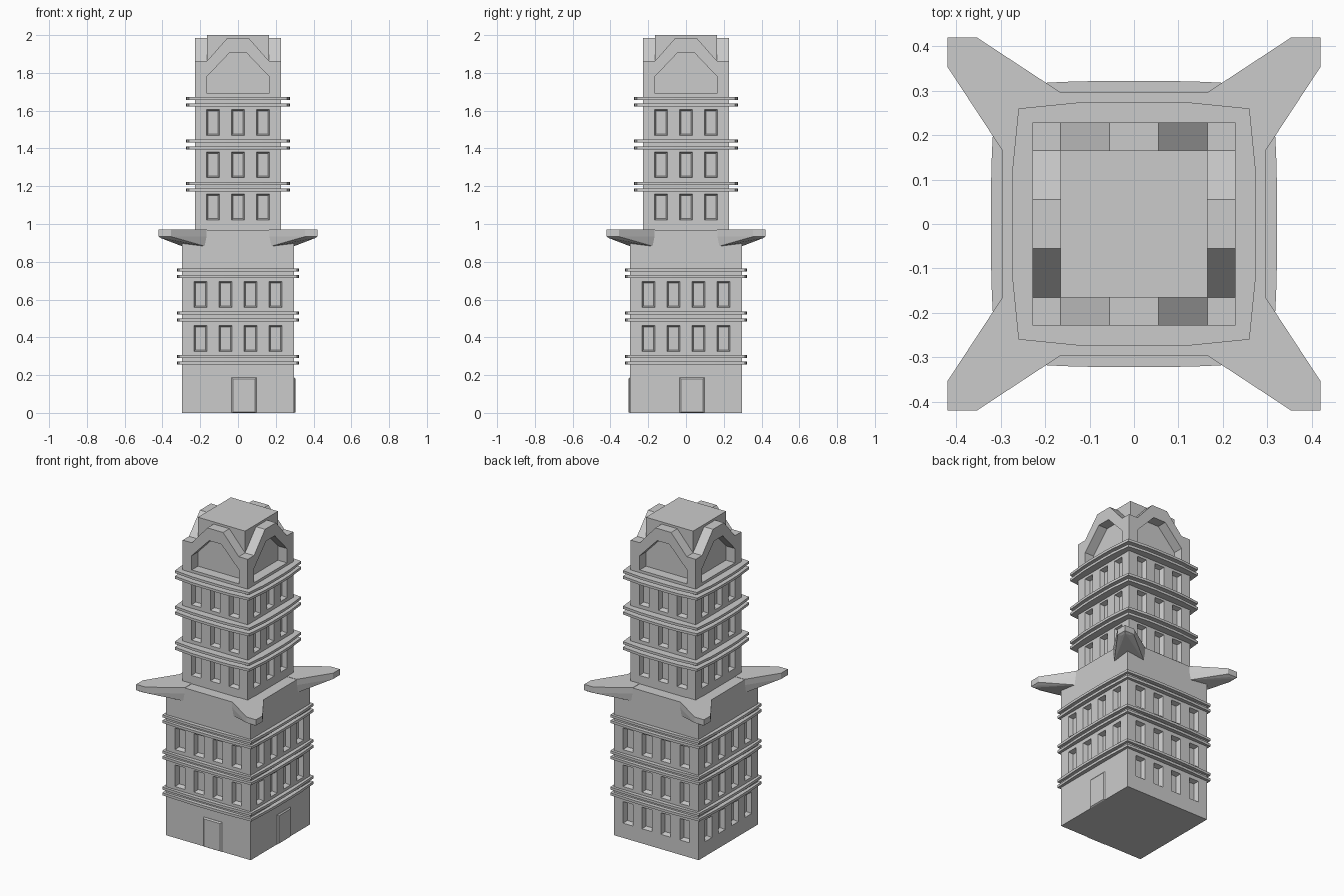
import bpy, bmesh
from mathutils import Matrix, Vector
from math import pi

if "Cube" in bpy.data.objects:
    bpy.data.objects.remove(bpy.data.objects["Cube"])

QUARTER = [Matrix.Rotation(k * pi / 2, 4, 'Z') for k in range(4)]  # front, right, back, left
LOWER, UPPER, CORE = 0.297, 0.228, 0.165


def finish(name, bm):
    bmesh.ops.recalc_face_normals(bm, faces=bm.faces)
    me = bpy.data.meshes.new(name)
    bm.to_mesh(me)
    bm.free()
    ob = bpy.data.objects.new(name, me)
    bpy.context.collection.objects.link(ob)
    return ob


def loft(bm, ring_a, ring_b, mat=Matrix()):
    """Closed solid between two rings with equal point counts."""
    a = [bm.verts.new(mat @ Vector(p)) for p in ring_a]
    b = [bm.verts.new(mat @ Vector(p)) for p in ring_b]
    bm.faces.new(a[::-1])
    bm.faces.new(b)
    for i in range(len(a)):
        j = (i + 1) % len(a)
        bm.faces.new((a[i], a[j], b[j], b[i]))


def rect_xy(x0, x1, y0, y1, z):
    return [(x0, y0, z), (x1, y0, z), (x1, y1, z), (x0, y1, z)]


def rect_xz(x0, x1, z0, z1, y):
    return [(x0, y, z0), (x1, y, z0), (x1, y, z1), (x0, y, z1)]


def block(bm, h, z0, z1):
    loft(bm, rect_xy(-h, h, -h, h, z0), rect_xy(-h, h, -h, h, z1))


def walls(name, half, z0, z1, windows):
    """Square storey block with tapered window recesses cut in."""
    bm = bmesh.new()
    block(bm, half, z0, z1)
    body = finish(name, bm)
    bm = bmesh.new()
    for side, x, z in windows:
        w, h, t = 0.034, 0.137, 0.008
        loft(bm, rect_xz(x - w - t / 4, x + w + t / 4, z - t / 4, z + h + t / 4, -half - 0.008),
             rect_xz(x - w + t, x + w - t, z + t, z + h - t, -half + 0.03), QUARTER[side])
    cutter = finish(name + "_cutter", bm)
    cutter.hide_render = True
    mod = body.modifiers.new("windows", 'BOOLEAN')
    mod.operation, mod.object, mod.solver = 'DIFFERENCE', cutter, 'EXACT'
    bpy.context.view_layer.objects.active = body
    bpy.ops.object.modifier_apply(modifier=mod.name)
    bpy.data.objects.remove(cutter)


# Lower and upper storeys; ground windows only on back and left
lower = [(s, x, z) for s in range(4) for z in (0.093, 0.325, 0.559)
         for x in (-0.199, -0.066, 0.066, 0.199) if z > 0.1 or s >= 2]
upper = [(s, x, z) for s in range(4) for z in (1.021, 1.245, 1.469)
         for x in (-0.132, 0, 0.132)]
walls("lower_tower", LOWER, 0, 0.968, lower)
walls("upper_tower", UPPER, 0.968, 1.69, upper)


# Paired, slightly bowed ledges
def ledges(name, mid, corner, levels):
    bm = bmesh.new()
    for z in levels:
        for z0 in (z, z + 0.036):
            ring = [m @ Vector(p) for m in QUARTER
                    for p in ((-corner, -corner, 0), (-corner / 2, -mid + 0.002, 0),
                              (-corner / 4, -mid, 0), (corner / 4, -mid, 0),
                              (corner / 2, -mid + 0.002, 0))]
            loft(bm, [(p.x, p.y, z0) for p in ring], [(p.x, p.y, z0 + 0.016) for p in ring])
    finish(name, bm)


ledges("lower_ledges", 0.322, 0.312, (0.255, 0.485, 0.713))
ledges("upper_ledges", 0.275, 0.26, (1.171, 1.395, 1.621))

# Doors on the front and right
bm = bmesh.new()
for m in QUARTER[:2]:
    loft(bm, rect_xz(-0.034, 0.097, 0, 0.187, -LOWER + 0.01),
         rect_xz(-0.034, 0.097, 0, 0.187, -LOWER - 0.002), m)
    loft(bm, rect_xz(-0.034, 0.097, 0, 0.187, -LOWER - 0.002),
         rect_xz(-0.026, 0.089, 0.004, 0.179, -LOWER - 0.008), m)
finish("doors", bm)

# Corner arms: flat top, upright lip and tapering keel
bm = bmesh.new()
plan = [(0.165, 0.296), (0.354, 0.42), (0.42, 0.42), (0.42, 0.354), (0.296, 0.165), (0.165, 0.165)]
keel = [(0.167, 0.29, 0.88), (0.29, 0.167, 0.88), (0.165, 0.165, 0.88),
        (0.375, 0.408, 0.925), (0.408, 0.408, 0.925), (0.408, 0.375, 0.925)]
for m in QUARTER:
    pts = [(x, y, z) for x, y in plan for z in (0.97, 0.933)] + keel
    arm = bmesh.ops.convex_hull(bm, input=[bm.verts.new(m @ Vector(p)) for p in pts])
    bmesh.ops.delete(bm, geom=[v for v in arm["geom_interior"] if isinstance(v, bmesh.types.BMVert)],
                     context='VERTS')
bmesh.ops.dissolve_limit(bm, angle_limit=0.01, verts=bm.verts, edges=bm.edges)
finish("corner_arms", bm)

# Crown: core, corner posts and a faceted arch on each side
bm = bmesh.new()
block(bm, CORE, 1.69, 2.0)
finish("crown_core", bm)

bm = bmesh.new()
for m in QUARTER:
    loft(bm, rect_xy(CORE, UPPER, CORE, UPPER, 1.69), rect_xy(CORE, UPPER, CORE, UPPER, 1.862), m)
finish("crown_posts", bm)

bm = bmesh.new()
arch = [(-0.165, 1.78), (-0.165, 1.862), (-0.055, 1.986), (0.055, 1.986),
        (0.165, 1.862), (0.165, 1.78), (0.043, 1.908), (-0.043, 1.908)]
for m in QUARTER:
    loft(bm, [(x, -UPPER, z) for x, z in arch], [(x, -CORE, z) for x, z in arch], m)
finish("crown_arches", bm)
